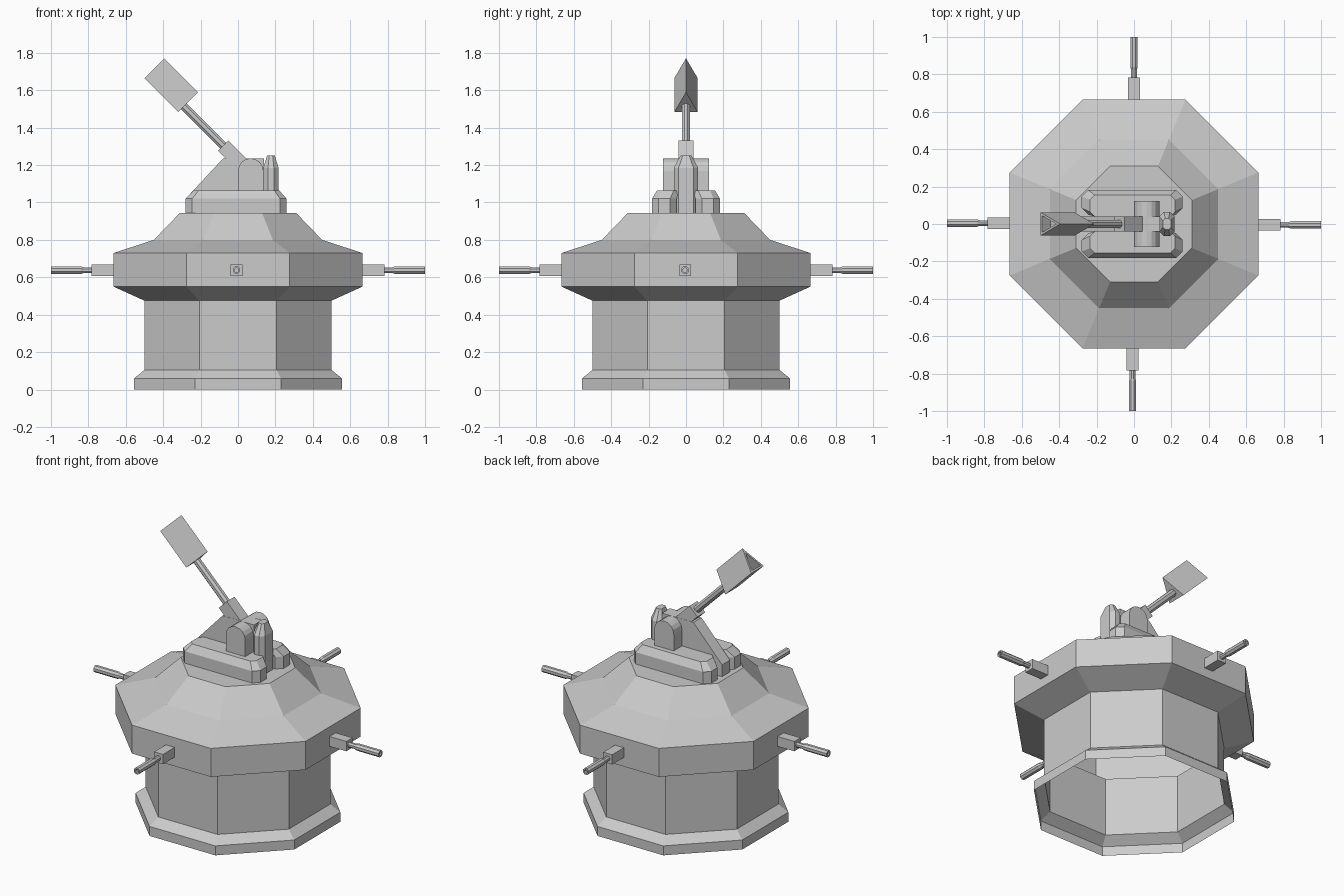
import bpy, bmesh
from math import cos, sin, pi, radians
from mathutils import Matrix, Vector

if "Cube" in bpy.data.objects:
    bpy.data.objects.remove(bpy.data.objects["Cube"])


def loft(name, rings, cap_start=True, cap_end=True, matrix=None):
    """Skin a list of equal-length point rings into one mesh object."""
    bm = bmesh.new()
    rows = [[bm.verts.new(p) for p in ring] for ring in rings]
    n = len(rows[0])
    for a, b in zip(rows, rows[1:]):
        for i in range(n):
            j = (i + 1) % n
            bm.faces.new((a[i], a[j], b[j], b[i]))
    if cap_start:
        bm.faces.new(rows[0][::-1])
    if cap_end:
        bm.faces.new(rows[-1])
    bmesh.ops.recalc_face_normals(bm, faces=bm.faces)
    if matrix:
        bm.transform(matrix)
    mesh = bpy.data.meshes.new(name)
    bm.to_mesh(mesh)
    bm.free()
    ob = bpy.data.objects.new(name, mesh)
    bpy.context.collection.objects.link(ob)
    return ob


def octagon(r, z, sides=8):
    """Regular polygon with flats at distance r."""
    k = r / cos(pi / sides)
    return [(k * cos((2 * i + 1) * pi / sides), k * sin((2 * i + 1) * pi / sides), z)
            for i in range(sides)]


def chamfered(x0, x1, y0, y1, c, z):
    """Rectangle with cut corners."""
    return [(x0 + c, y0, z), (x1 - c, y0, z), (x1, y0 + c, z), (x1, y1 - c, z),
            (x1 - c, y1, z), (x0 + c, y1, z), (x0, y1 - c, z), (x0, y0 + c, z)]


def slab(name, profile, half):
    """Extrude an (x, z) profile across y."""
    return loft(name, [[(x, y, z) for x, z in profile] for y in (-half, half)])


# Main hull, open underneath
hull = [(.555, 0), (.555, .06), (.50, .105), (.50, .475), (.665, .55),
        (.665, .73), (.45, .80), (.31, .945)]
loft("hull", [octagon(r, z) for r, z in hull], cap_start=False)

# Four side guns; local z points outward
barrel = [(.015, .77), (.015, .825), (.02, .84), (.02, 1.0), (.011, 1.0), (.011, .95)]
for side, angle, shift in (("front", -90, -.008), ("right", 0, -.005),
                           ("back", 90, 0), ("left", 180, -.005)):
    m = Matrix.Rotation(radians(angle), 4, 'Z') @ Matrix.Translation((0, shift, .638))
    m = m @ Matrix.Rotation(pi / 2, 4, 'Y')
    loft(side + "_gun_mount", [octagon(.031, z, 4) for z in (.65, .782)], matrix=m)
    loft(side + "_gun_barrel", [octagon(r, z) for r, z in barrel], matrix=m)

# Two mirrored turntable blocks
for side, s in (("back", 1), ("front", -1)):
    rings = [chamfered(-.28, .26, .05, .182, .035, .94),
             chamfered(-.28, .26, .05, .182, .035, 1.02),
             chamfered(-.235, .22, .04, .155, .025, 1.065)]
    loft(side + "_turntable_block", rings, matrix=Matrix.Diagonal((1, s, 1, 1)))

# Sloping central fin and round-topped pivot block
slab("central_fin", [(-.28, .94), (-.28, 1.02), (-.08, 1.235), (.14, 1.235), (.14, .94)], .04)
arch = [(.068 + .068 * cos(i * pi / 8), 1.168 + .068 * sin(i * pi / 8)) for i in range(9)]
slab("pivot_block", arch + [(0, 1.0), (.136, 1.0)], .122)

# Tapered rear post
loft("rear_post", [chamfered(.135, .217, -.065, .065, .025, .94),
                   chamfered(.135, .217, -.065, .065, .025, 1.185),
                   chamfered(.155, .197, -.03, .03, .012, 1.25)])

# Raised arm: local z runs along the arm, local x across it, local y stays sideways
axis = Vector((-1, 0, 1)).normalized()
across = Vector((1, 0, 1)).normalized()
arm = Matrix.Identity(4)
for col, v in enumerate((across, Vector((0, 1, 0)), axis, Vector((0, 0, 1.225)))):
    for row in range(3):
        arm[row][col] = v[row]
loft("arm_socket", [octagon(.039, z, 4) for z in (-.03, .112)], matrix=arm)
loft("arm_rod", [octagon(.022, z) for z in (.1, .42)], matrix=arm)


def triangle(k, z):
    return [(.107 * k, 0, z), (-.042 * k, .062 * k, z), (-.042 * k, -.062 * k, z)]


# Triangular head with a recessed outer end
loft("arm_head", [triangle(1, .408), triangle(1, .665), triangle(.72, .665),
                  triangle(.72, .60)], matrix=arm)
